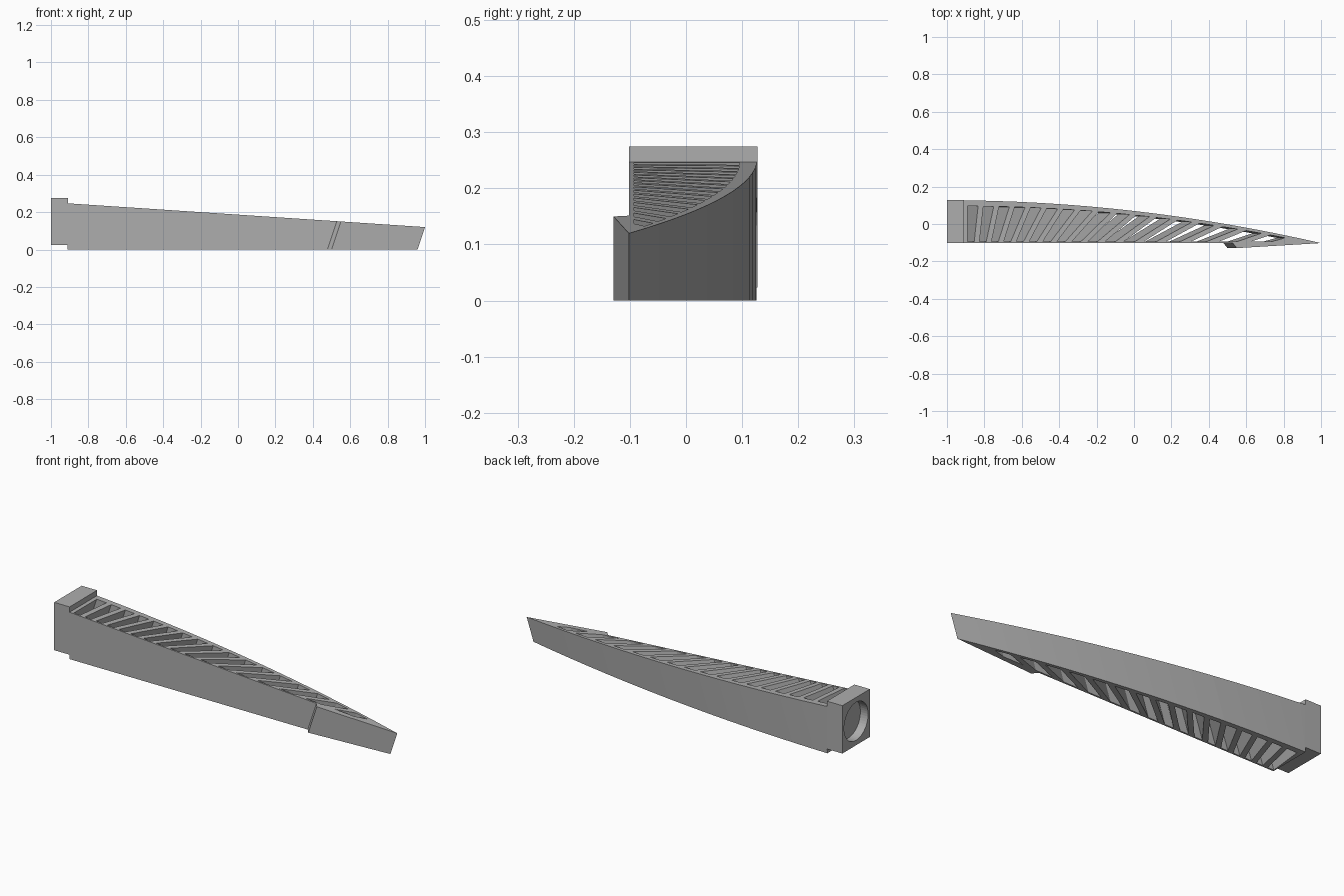
import bpy, bmesh, math

if "Cube" in bpy.data.objects:
    bpy.data.objects.remove(bpy.data.objects["Cube"])

LEAN = 1 / 3                      # sideways lean of the blade per unit of height
LEFT, RIGHT = -0.91, 1.0          # blade ends along its top
FRONT, BACK = -0.102, 0.127
SEGMENTS = 16

grey = bpy.data.materials.new("plain grey")
grey.use_nodes = True
grey.diffuse_color = (0.42, 0.42, 0.42, 1)
grey.node_tree.nodes["Principled BSDF"].inputs["Base Color"].default_value = (0.42, 0.42, 0.42, 1)


def top_z(x):
    return 0.1865 - 0.0665 * x


def base_x(x):
    """Where the leaning line through the top point x meets the ground."""
    return x - LEAN * top_z(x)


def outer_y(x):
    return BACK + (FRONT - BACK) * ((x + 1) / 2) ** 2


def inner_y(x):
    return outer_y(x) - 0.032 + 0.01 * (x + 1)


def add_prism(bm, lower, upper):
    """Closed solid between two matching loops of points."""
    a = [bm.verts.new(p) for p in lower]
    b = [bm.verts.new(p) for p in upper]
    bm.faces.new(a[::-1])
    bm.faces.new(b)
    for i in range(len(a)):
        j = (i + 1) % len(a)
        bm.faces.new((a[i], a[j], b[j], b[i]))


def finish(bm, name):
    bmesh.ops.recalc_face_normals(bm, faces=bm.faces)
    mesh = bpy.data.meshes.new(name)
    bm.to_mesh(mesh)
    bm.free()
    mesh.materials.append(grey)
    obj = bpy.data.objects.new(name, mesh)
    bpy.context.collection.objects.link(obj)
    return obj


def cut(obj, cutter):
    mod = obj.modifiers.new("cut", "BOOLEAN")
    mod.operation = "DIFFERENCE"
    mod.solver = "EXACT"
    mod.object = cutter
    bpy.context.view_layer.objects.active = obj
    bpy.ops.object.modifier_apply(modifier=mod.name)
    bpy.data.objects.remove(cutter)


# Blade: leaning profile with a curved back and a wedge on the front
def top_of(base):
    return (base + LEAN * 0.1865) / (1 + LEAN * 0.0665)


profile = [(0.478, FRONT), (0.5, -0.129), (base_x(RIGHT), FRONT)]
outline = [(top_of(u), y) for u, y in profile]
for i in range(1, SEGMENTS):
    x = RIGHT + (LEFT + 0.03 - RIGHT) * i / (SEGMENTS - 1)
    outline.append((x, outer_y(x)))
upper = [(x, y, top_z(x)) for x, y in outline]
lower = [(base_x(x), y, 0) for x, y in outline]
# The last base points stop at the upright end against the block
lower = [(max(x, LEFT), y if x > LEFT else outer_y(LEFT + LEAN * top_z(LEFT)), z)
         for x, y, z in lower]
upper += [(LEFT, outer_y(LEFT), top_z(LEFT)), (LEFT, FRONT, top_z(LEFT))]
lower += [(LEFT - 0.001, lower[-1][1], 0), (LEFT - 0.001, FRONT, 0)]
bm = bmesh.new()
add_prism(bm, lower, upper)
blade = finish(bm, "ribbed_blade")

# Fanned slots that leave slanting ribs
SLOT_FRONT = -0.093


def rib_angle(p):
    return math.radians(85) * (1 - math.exp(-1.2 * (p + 0.89)))


def rib_end(p, angle):
    """Top position where a rib edge from the front wall meets the back wall."""
    near, far = 0.0, 2.0
    for _ in range(40):
        mid = (near + far) / 2
        x = p + mid * math.sin(angle)
        if SLOT_FRONT + mid * math.cos(angle) < inner_y(x):
            near = mid
        else:
            far = mid
    return p + near * math.sin(angle)


bm = bmesh.new()
p = -0.89
while p < 0.72:
    pitch = 0.064 / math.cos(rib_angle(p))
    following = p + pitch
    a = rib_end(p, rib_angle(p))
    right = min(p + 0.56 * pitch, 0.85)
    b = rib_end(right, rib_angle(following))
    loop = [(p, SLOT_FRONT), (right, SLOT_FRONT)]
    loop += [(b + (a - b) * i / 3, inner_y(b + (a - b) * i / 3)) for i in range(4)]
    add_prism(bm, *[[(base_x(x) + LEAN * z, y, z) for x, y in loop] for z in (-0.05, 0.35)])
    p = following
cut(blade, finish(bm, "slot_cutter"))

# Mounting block with a round socket in its end
x0, x1, z0, z1 = -1.0, LEFT, 0.023, 0.275
bm = bmesh.new()
rect = [(x0, FRONT), (x1, FRONT), (x1, BACK), (x0, BACK)]
add_prism(bm, [(x, y, z0) for x, y in rect], [(x, y, z1) for x, y in rect])
block = finish(bm, "mounting_block")

bm = bmesh.new()
ring = [(0.0125 + 0.1 * math.cos(t), 0.149 + 0.1 * math.sin(t))
        for t in (math.tau * i / 48 for i in range(48))]
add_prism(bm, [(-1.1, y, z) for y, z in ring], [(-0.955, y, z) for y, z in ring])
cut(block, finish(bm, "socket_cutter"))
